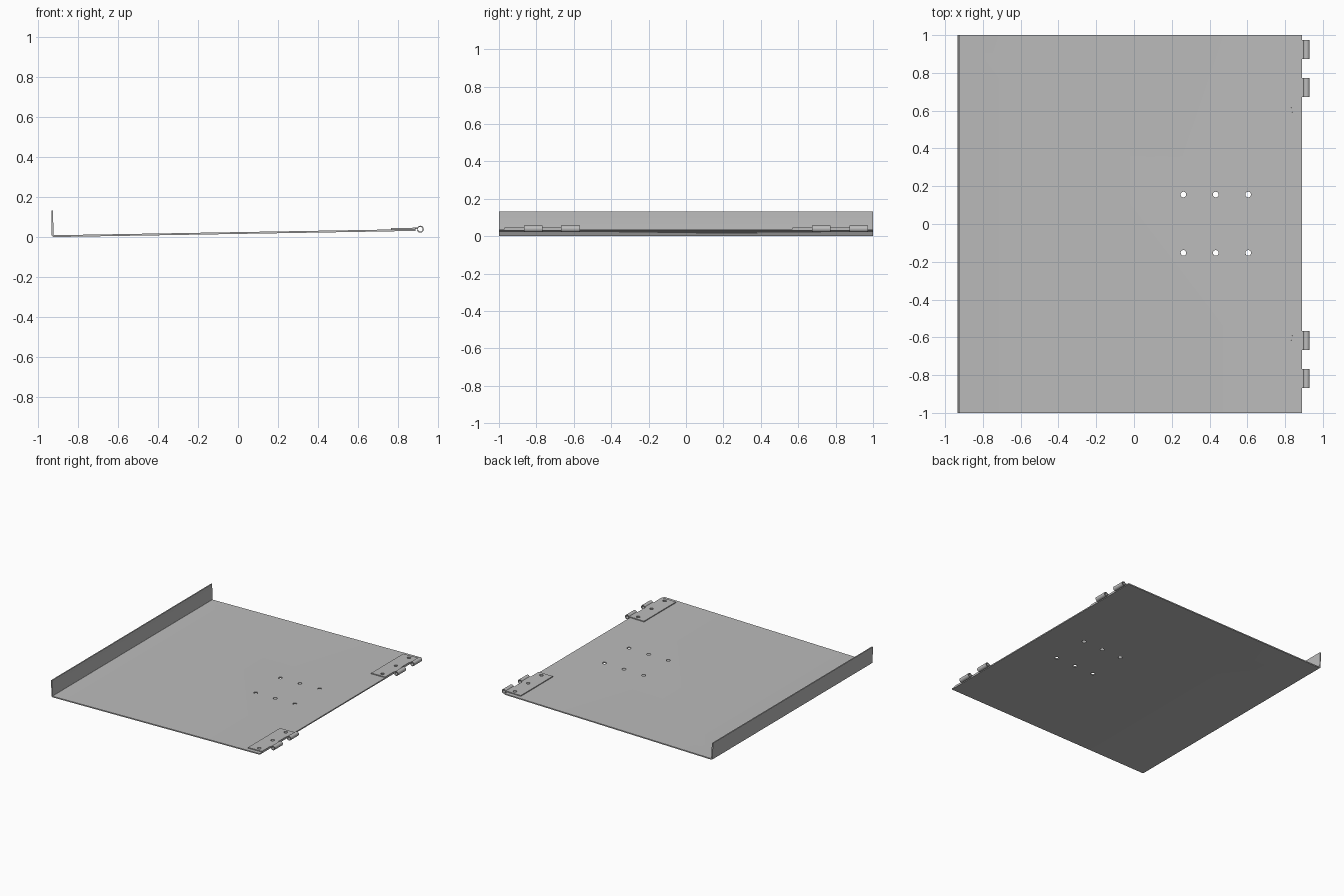
import bpy
import bmesh
from math import cos, sin, radians
from mathutils import Matrix

cube = bpy.data.objects.get("Cube")
if cube:
    bpy.data.objects.remove(cube, do_unlink=True)

GREY = (0.5, 0.5, 0.5, 1)
steel = bpy.data.materials.new("grey_steel")
steel.use_nodes = True
steel.diffuse_color = GREY
steel.node_tree.nodes["Principled BSDF"].inputs["Base Color"].default_value = GREY

# Everything is modelled flat from the bent corner, then tilted slightly upwards
TILT = Matrix.Translation((-0.9328, 0, 0)) @ Matrix.Rotation(-0.017, 4, 'Y')
SHEET = 0.009
LENGTH = 1.823


def add_object(name, bm):
    bmesh.ops.recalc_face_normals(bm, faces=bm.faces)
    mesh = bpy.data.meshes.new(name)
    bm.to_mesh(mesh)
    bm.free()
    obj = bpy.data.objects.new(name, mesh)
    bpy.context.collection.objects.link(obj)
    mesh.materials.append(steel)
    return obj


def prism(name, profile, y0, y1):
    """Extrude an (x, z) outline along y."""
    bm = bmesh.new()
    face = bm.faces.new([bm.verts.new((x, y0, z)) for x, z in profile])
    out = bmesh.ops.extrude_face_region(bm, geom=[face])
    verts = [v for v in out["geom"] if isinstance(v, bmesh.types.BMVert)]
    bmesh.ops.translate(bm, verts=verts, vec=(0, y1 - y0, 0))
    return add_object(name, bm)


def arc(cx, cz, r, a0, a1, steps):
    angles = [radians(a0 + (a1 - a0) * i / steps) for i in range(steps + 1)]
    return [(cx + r * cos(a), cz + r * sin(a)) for a in angles]


def activate(obj):
    bpy.ops.object.select_all(action='DESELECT')
    obj.select_set(True)
    bpy.context.view_layer.objects.active = obj


def drill(obj, centres, radius):
    """Cut round vertical holes through an object."""
    bm = bmesh.new()
    for x, y in centres:
        bmesh.ops.create_cone(bm, cap_ends=True, segments=24, radius1=radius, radius2=radius,
                              depth=0.1, matrix=Matrix.Translation((x, y, 0)))
    cutter = add_object("hole_cutter", bm)
    cutter.hide_render = True
    activate(obj)
    mod = obj.modifiers.new("holes", 'BOOLEAN')
    mod.operation = 'DIFFERENCE'
    mod.solver = 'EXACT'
    mod.object = cutter
    bpy.ops.object.modifier_apply(modifier=mod.name)
    bpy.data.objects.remove(cutter, do_unlink=True)


def finish(obj):
    obj.data.transform(TILT)
    activate(obj)
    bpy.ops.object.shade_smooth_by_angle(angle=radians(35))


# Sheet with an upturned lip and a rounded bend
bend = 0.012
profile = [(LENGTH, 0)]
profile += arc(bend, bend, bend, 270, 180, 6)
profile += [(0, 0.133), (SHEET, 0.133)]
profile += arc(bend, bend, bend - SHEET, 180, 270, 6)
profile += [(LENGTH, SHEET)]
tray = prism("tray_sheet", profile, -1, 1)
drill(tray, [(x + 0.9328, y) for x in (0.262, 0.433, 0.605) for y in (-0.153, 0.156)], 0.015)
finish(tray)

# Hinges: flat leaf with three holes and two curled knuckles
top = SHEET + 0.007
leaf_outline = [(1.7, SHEET), (LENGTH, SHEET), (LENGTH, top), (1.7, top)]
curl = [(1.82, top)]
curl += arc(1.846, 0.008, 0.0175, 153, -176, 28)
curl += arc(1.846, 0.008, 0.0115, -176, 174, 28)
curl += [(1.82, SHEET)]

for side, start in (("front", -0.97), ("back", 0.57)):
    leaf = prism(side + "_hinge_leaf", leaf_outline, start, start + 0.4)
    drill(leaf, [(1.775, start + 0.2 + k * 0.165) for k in (-1, 0, 1)], 0.014)
    finish(leaf)
    for number, offset in ((1, 0.1), (2, 0.3)):
        y = start + offset + 0.003
        finish(prism(f"{side}_hinge_knuckle_{number}", curl, y, y + 0.1))
